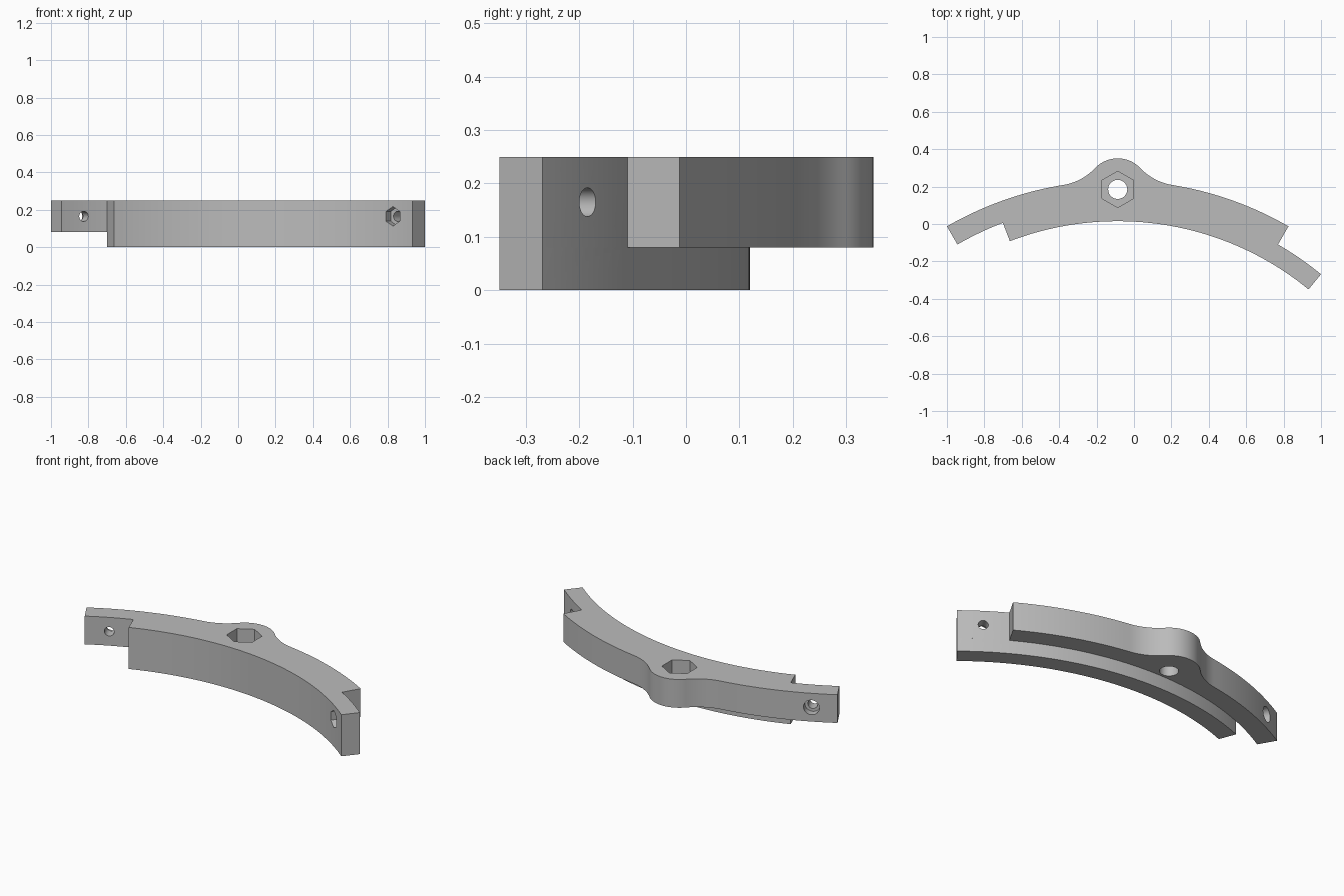
import bpy, bmesh
from math import radians, sin, cos, atan2, pi, tau, sqrt
from mathutils import Vector, Matrix

old = bpy.data.objects.get("Cube")
if old:
    bpy.data.objects.remove(old, do_unlink=True)

# Main dimensions: arc centre, three radii, layer heights
CX, CY = -0.087, -1.594
INNER, MID, OUTER = 1.609, 1.714, 1.826
STEP, TOP = 0.08, 0.25
LAP, TIP, NOTCH = radians(30), radians(39.35), radians(21)
BOLT_Z = 0.165

grey = bpy.data.materials.new("plain grey")
grey.use_nodes = True
GREY = (0.5, 0.5, 0.5, 1)
grey.diffuse_color = GREY
grey.node_tree.nodes["Principled BSDF"].inputs["Base Color"].default_value = GREY


def arc(r, a, b, n, centre=(CX, CY)):
    """Points on an arc, angles measured clockwise from +y."""
    return [(centre[0] + r * sin(a + (b - a) * i / n),
             centre[1] + r * cos(a + (b - a) * i / n)) for i in range(n + 1)]


def prism(name, outline, z0, z1):
    pts = [p for i, p in enumerate(outline)
           if (Vector(p) - Vector(outline[i - 1])).length > 1e-4]
    bm = bmesh.new()
    face = bm.faces.new([bm.verts.new((x, y, z0)) for x, y in pts])
    ext = bmesh.ops.extrude_face_region(bm, geom=[face])
    bmesh.ops.translate(bm, vec=(0, 0, z1 - z0),
                        verts=[v for v in ext["geom"] if isinstance(v, bmesh.types.BMVert)])
    bmesh.ops.recalc_face_normals(bm, faces=bm.faces)
    return finish(name, bm)


def finish(name, bm):
    mesh = bpy.data.meshes.new(name)
    bm.to_mesh(mesh)
    bm.free()
    mesh.materials.append(grey)
    ob = bpy.data.objects.new(name, mesh)
    bpy.context.collection.objects.link(ob)
    return ob


def cylinder(name, r, sides, depth, matrix):
    bm = bmesh.new()
    bmesh.ops.create_cone(bm, cap_ends=True, segments=sides, radius1=r, radius2=r,
                          depth=depth, matrix=matrix)
    return finish(name, bm)


def radial(angle, r0, r1, radius, sides, name):
    """Cutter lying along a radius of the arc; a vertex points up on hexagons."""
    d = Vector((sin(angle), cos(angle), 0))
    up = Vector((0, 0, 1))
    rot = Matrix((up.cross(d), up, d)).transposed().to_4x4()
    if rot.determinant() < 0:
        rot = Matrix((d.cross(up), up, d)).transposed().to_4x4()
    mid = Vector((CX, CY, BOLT_Z)) + d * (r0 + r1) / 2
    return cylinder(name, radius, sides, r1 - r0, Matrix.Translation(mid) @ rot)


def combine(ob, other, operation):
    mod = ob.modifiers.new(other.name, 'BOOLEAN')
    mod.operation, mod.solver, mod.object = operation, 'EXACT', other
    bpy.context.view_layer.objects.active = ob
    bpy.ops.object.modifier_apply(modifier=mod.name)
    bpy.data.objects.remove(other, do_unlink=True)


# Boss blended into the outer arc by two tangent fillets
BOSS_Y, BOSS_R = 0.185, 0.166
boss = (CX, BOSS_Y)
blend = radians(9.2)
h, k = BOSS_Y - CY, OUTER - BOSS_R
s = (h * h - k * k) / (2 * (h * cos(blend) - k))
fillet = s - OUTER
fx, fy = s * sin(blend), CY + s * cos(blend)
meet = atan2(fx, fy - BOSS_Y)

right = arc(fillet, meet + pi, blend + pi, 14, (CX + fx, fy))
left = [(2 * CX - x, y) for x, y in reversed(right)]
outline = (arc(OUTER, -LAP, -blend, 20) + left + arc(BOSS_R, -meet, meet, 24, boss) + right
           + arc(OUTER, blend, LAP, 20) + arc(MID, LAP, TIP, 10)
           + arc(INNER, TIP, -NOTCH, 56) + arc(MID, -NOTCH, -LAP, 10))

# Upper plate with boss, and the narrower rail beneath it
bracket = prism("curved_bracket", outline, STEP, TOP)
rail = prism("lower_rail", arc(MID, -NOTCH, TIP, 56) + arc(INNER, TIP, -NOTCH, 56), 0, STEP)
combine(bracket, rail, 'UNION')

# Boss: bolt hole with a hexagonal nut pocket on top
centre = Matrix.Translation((CX, BOSS_Y, TOP))
turn = Matrix.Rotation(pi / 2, 4, 'Z')
hexagon = cylinder("nut_pocket", 0.097, 6, 0.2, centre)
xs = [v.co.x for v in hexagon.data.vertices]
if max(xs) - min(xs) > 0.18:
    hexagon.data.transform(centre @ turn @ centre.inverted())
combine(bracket, hexagon, 'DIFFERENCE')
combine(bracket, cylinder("bolt_hole", 0.051, 40, 1, centre), 'DIFFERENCE')

# Lap joints: radial screw holes, hexagon pocket inside one, round seat outside the other
tab, lip = (LAP + TIP) / 2, -(LAP + NOTCH) / 2
for cutter in (radial(tab, INNER - 0.1, INNER + 0.045, 0.052, 6, "tab_nut_pocket"),
               radial(tab, INNER - 0.1, MID + 0.1, 0.027, 32, "tab_hole"),
               radial(lip, OUTER - 0.045, OUTER + 0.1, 0.044, 32, "lip_screw_seat"),
               radial(lip, MID - 0.06, OUTER + 0.1, 0.027, 32, "lip_hole")):
    combine(bracket, cutter, 'DIFFERENCE')

bpy.ops.object.select_all(action='DESELECT')
bracket.select_set(True)
bpy.context.view_layer.objects.active = bracket
bpy.ops.object.shade_smooth_by_angle(angle=radians(30))
